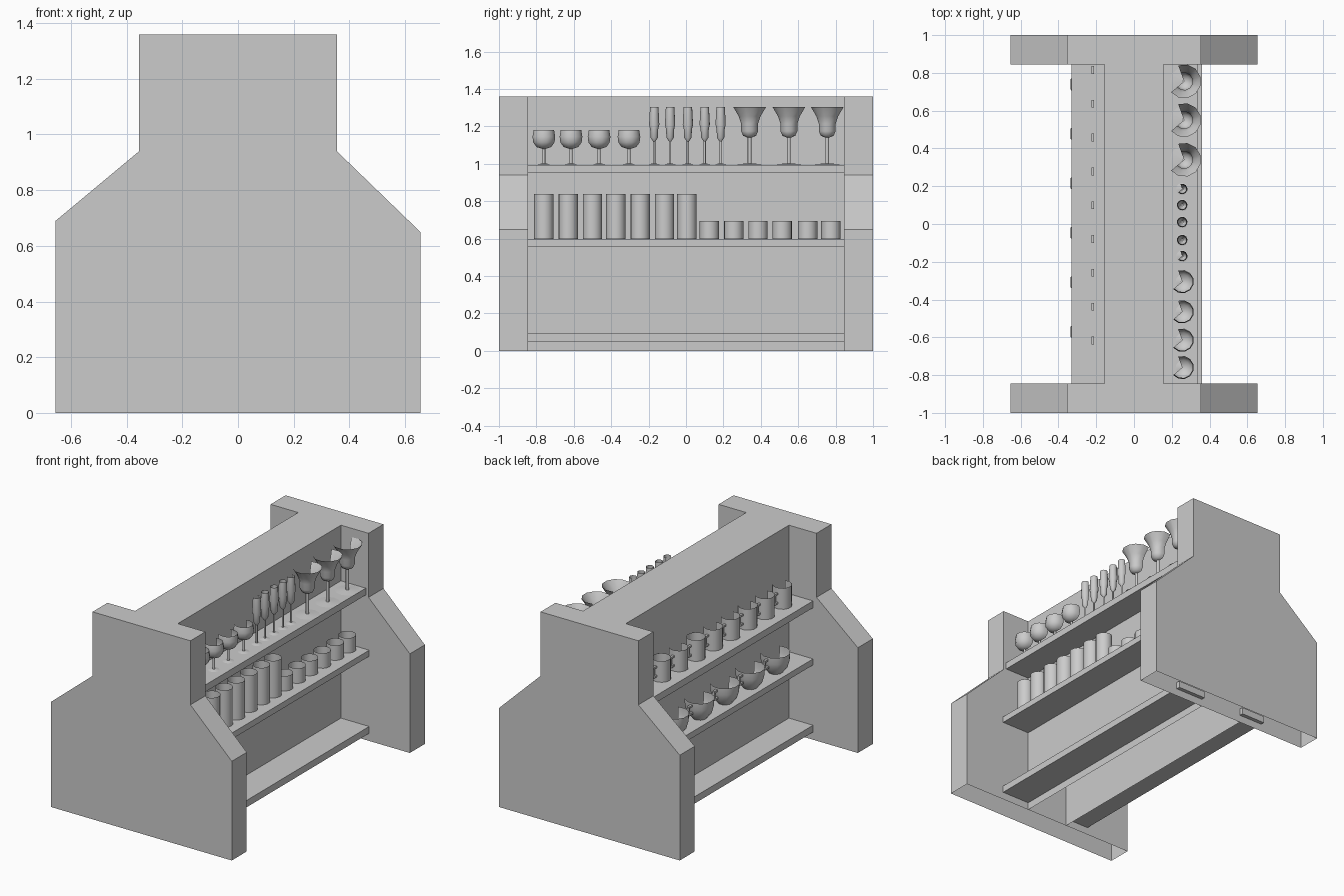
import bpy, bmesh
from math import radians
from mathutils import Matrix, Vector

cube = bpy.data.objects.get("Cube")
if cube:
    bpy.data.objects.remove(cube)

grey = bpy.data.materials.new("plain_grey")
grey.use_nodes = True
COLOUR = (0.6, 0.6, 0.6, 1)
grey.diffuse_color = COLOUR
grey.node_tree.nodes["Principled BSDF"].inputs["Base Color"].default_value = COLOUR


def finish(name, bm, smooth=False):
    bmesh.ops.recalc_face_normals(bm, faces=bm.faces)
    mesh = bpy.data.meshes.new(name)
    bm.to_mesh(mesh)
    bm.free()
    mesh.materials.append(grey)
    obj = bpy.data.objects.new(name, mesh)
    bpy.context.collection.objects.link(obj)
    if smooth:
        bpy.ops.object.select_all(action='DESELECT')
        obj.select_set(True)
        bpy.context.view_layer.objects.active = obj
        bpy.ops.object.shade_smooth_by_angle(angle=radians(45))
    return obj


def prism(name, outline, y0, y1, open_bottom=False):
    """Extrude an x-z outline along y; the bottom can be left open."""
    bm = bmesh.new()
    face = bm.faces.new([bm.verts.new((x, y0, z)) for x, z in outline])
    new = bmesh.ops.extrude_face_region(bm, geom=[face], use_keep_orig=True)["geom"]
    bmesh.ops.translate(bm, vec=(0, y1 - y0, 0),
                        verts=[v for v in new if isinstance(v, bmesh.types.BMVert)])
    if open_bottom:
        low = [f for f in bm.faces if max(v.co.z for v in f.verts) < 0.001]
        bmesh.ops.delete(bm, geom=low, context='FACES_ONLY')
    return finish(name, bm)


def shelf(name, x0, x1, z0, z1):
    return prism(name, [(x0, z0), (x1, z0), (x1, z1), (x0, z1)], -0.87, 0.87)


def lathe(name, profile, place, start=0, sweep=360, sides=12, handle=None):
    """Spin an (r, z) profile about a vertical axis, with an optional handle plate."""
    bm = bmesh.new()
    verts = [bm.verts.new((r, 0, z)) for r, z in profile]
    edges = [bm.edges.new(pair) for pair in zip(verts, verts[1:])]
    bmesh.ops.rotate(bm, verts=verts, cent=(0, 0, 0),
                     matrix=Matrix.Rotation(radians(start), 3, 'Z'))
    bmesh.ops.spin(bm, geom=verts + edges, cent=(0, 0, 0), axis=(0, 0, 1),
                   angle=radians(sweep), steps=round(sides * sweep / 360))
    bmesh.ops.remove_doubles(bm, verts=bm.verts, dist=0.0005)
    if handle:
        # three bars forming a squared loop on the +y side
        reach, low, high = handle
        bars = [(reach + 0.02, low, 0.04, 0.012), (reach + 0.02, high, 0.04, 0.012),
                (reach + 0.035, (low + high) / 2, 0.012, high - low)]
        for y, z, dy, dz in bars:
            m = Matrix.Translation((0, y, z)) @ Matrix.Diagonal((0.015, dy, dz, 1))
            bmesh.ops.create_cube(bm, size=1, matrix=m)
    bmesh.ops.translate(bm, verts=bm.verts, vec=Vector(place))
    return finish(name, bm, True)


# End panels with sloping shoulders, and the hollow core between them
panel = [(-0.655, 0), (0.655, 0), (0.655, 0.65), (0.355, 0.94), (0.355, 1.36),
         (-0.355, 1.36), (-0.355, 0.94), (-0.655, 0.69)]
prism("front_panel", panel, -1, -0.845, True)
prism("back_panel", panel, 0.845, 1, True)
prism("core", [(-0.155, 0), (0.155, 0), (0.155, 1.36), (-0.155, 1.36)],
      -0.845, 0.845, True)

# Shelves on both sides
shelf("left_top_shelf", 0.155, 0.335, 0.95, 0.995)
shelf("left_middle_shelf", 0.155, 0.36, 0.555, 0.595)
shelf("left_bottom_shelf", 0.155, 0.36, 0.05, 0.095)
shelf("right_top_shelf", -0.33, -0.155, 0.865, 0.91)
shelf("right_middle_shelf", -0.33, -0.155, 0.49, 0.53)
shelf("right_bottom_shelf", -0.33, -0.155, 0.05, 0.095)

# Stemmed glasses on the left top shelf, with bowls open toward the core
coupe_bowl = [(0.008, 0.085), (0.04, 0.095), (0.058, 0.12), (0.062, 0.15), (0.056, 0.185)]
flute_bowl = [(0.006, 0.125), (0.02, 0.145), (0.022, 0.19), (0.028, 0.215), (0.023, 0.31)]
wide_bowl = [(0.01, 0.145), (0.035, 0.155), (0.046, 0.18), (0.046, 0.22),
             (0.06, 0.26), (0.09, 0.31)]
glasses = [("coupe", coupe_bowl, 0.035, (-0.76, -0.615, -0.465, -0.305), 0.255),
           ("flute", flute_bowl, 0.032, (-0.17, -0.085, 0.01, 0.1, 0.185), 0.255),
           ("wide_glass", wide_bowl, 0.075, (0.34, 0.55, 0.755), 0.265)]
for kind, bowl, foot, spots, x in glasses:
    stem_r, stem_top = bowl[0]
    stem = [(foot, 0.002), (stem_r, 0.008), (stem_r, stem_top)]
    for i, y in enumerate(spots):
        whole = kind == "flute" and i in (1, 2, 3)
        lathe(f"{kind}_stem_{i}", stem, (x, y, 0.995))
        lathe(f"{kind}_bowl_{i}", [(0, stem_top)] + bowl, (x, y, 0.995),
              220, 360 if whole else 250)

# Tumblers on the left middle shelf
tall = (-0.76, -0.63, -0.5, -0.375, -0.245, -0.115, 0.005)
short = (0.125, 0.255, 0.385, 0.515, 0.65, 0.775)
for kind, spots, h in (("tall_tumbler", tall, 0.245), ("short_tumbler", short, 0.1)):
    for i, y in enumerate(spots):
        lathe(f"{kind}_{i}", [(0, 0.002), (0.052, 0.002), (0.052, h)],
              (0.25, y, 0.595), sides=16)

# Mugs on the right top shelf
for i in range(9):
    lathe(f"mug_{i}", [(0, 0.002), (0.058, 0.002), (0.058, 0.14)],
          (-0.218, 0.745 - i * 0.179, 0.91), 40, 360 if i in (1, 3) else 250,
          handle=(0.05, 0.04, 0.1))

# Round cups on the right middle shelf
cup = [(0, 0.002), (0.045, 0.002), (0.075, 0.04), (0.088, 0.085), (0.09, 0.13)]
for i in range(6):
    lathe(f"cup_{i}", cup, (-0.25, 0.74 - i * 0.262, 0.53), 40, 250,
          handle=(0.08, 0.06, 0.11))
